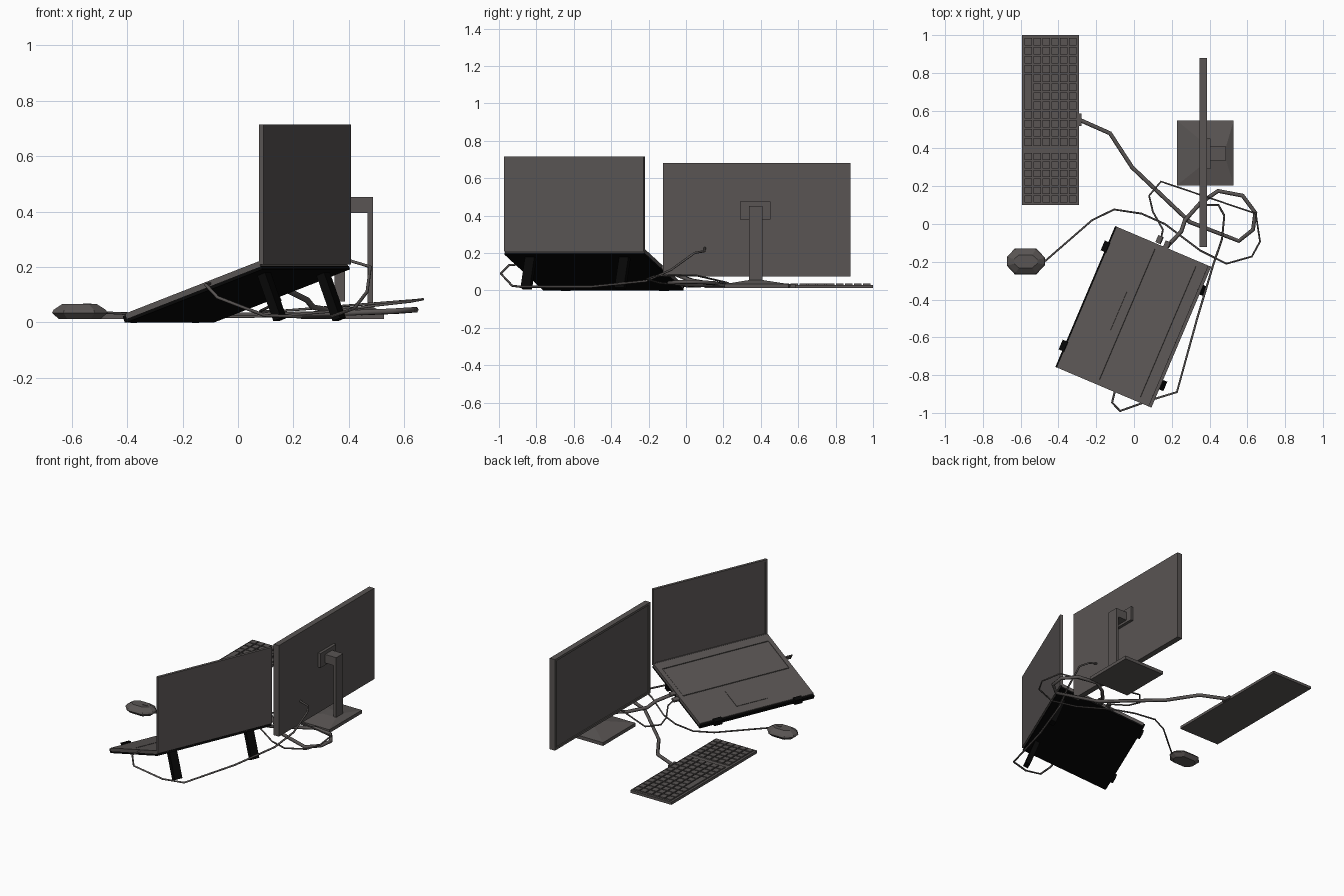
import bpy, bmesh, math
from mathutils import Matrix, Vector

cube = bpy.data.objects.get("Cube")
if cube:
    bpy.data.objects.remove(cube, do_unlink=True)


def material(name, color):
    m = bpy.data.materials.new(name)
    m.use_nodes = True
    m.diffuse_color = (*color, 1)
    m.node_tree.nodes["Principled BSDF"].inputs["Base Color"].default_value = (*color, 1)
    return m


GREY = material("warm_grey", (0.1, 0.09, 0.087))
BLACK = material("black", (0.002, 0.002, 0.002))


def finish(name, bm, mat, frame=Matrix()):
    bmesh.ops.recalc_face_normals(bm, faces=bm.faces)
    me = bpy.data.meshes.new(name)
    bm.to_mesh(me)
    bm.free()
    me.materials.append(mat)
    ob = bpy.data.objects.new(name, me)
    ob.matrix_world = frame
    bpy.context.collection.objects.link(ob)
    return ob


def add_box(bm, lo, hi):
    lo, hi = Vector(lo), Vector(hi)
    m = Matrix.Translation((lo + hi) / 2) @ Matrix.Diagonal((*(hi - lo), 1))
    bmesh.ops.create_cube(bm, size=1, matrix=m)


def box(name, lo, hi, mat=GREY, frame=Matrix()):
    bm = bmesh.new()
    add_box(bm, lo, hi)
    return finish(name, bm, mat, frame)


def screen_panel(name, lo, hi, facing, bezel, frame=Matrix()):
    """Box with a recessed display on the side that looks along facing."""
    bm = bmesh.new()
    add_box(bm, lo, hi)
    bm.normal_update()
    face = max(bm.faces, key=lambda f: f.normal.dot(Vector(facing)))
    bmesh.ops.inset_region(bm, faces=[face], thickness=bezel, use_even_offset=True)
    bmesh.ops.inset_region(bm, faces=[face], thickness=0.001, depth=-0.006)
    return finish(name, bm, GREY, frame)


def loft(name, rings, mat=GREY):
    """Closed solid through rings with equal point counts."""
    bm = bmesh.new()
    loops = [[bm.verts.new(p) for p in ring] for ring in rings]
    for a, b in zip(loops, loops[1:]):
        for i in range(len(a)):
            j = (i + 1) % len(a)
            bm.faces.new((a[i], a[j], b[j], b[i]))
    bm.faces.new(loops[0])
    bm.faces.new(loops[-1])
    return finish(name, bm, mat)


def rect(x0, x1, y0, y1, z):
    return [(x0, y0, z), (x1, y0, z), (x1, y1, z), (x0, y1, z)]


def cable(name, radius, points):
    cu = bpy.data.curves.new(name, "CURVE")
    cu.dimensions = "3D"
    cu.bevel_depth = radius
    cu.bevel_resolution = 1
    cu.use_fill_caps = True
    sp = cu.splines.new("POLY")
    sp.points.add(len(points) - 1)
    for p, co in zip(sp.points, points):
        p.co = (*co, 1)
    cu.materials.append(GREY)
    ob = bpy.data.objects.new(name, cu)
    bpy.context.collection.objects.link(ob)
    bpy.ops.object.select_all(action="DESELECT")
    ob.select_set(True)
    bpy.context.view_layer.objects.active = ob
    bpy.ops.object.convert(target="MESH")


# Monitor with its stand
screen_panel("monitor", (0.348, -0.122, 0.075), (0.386, 0.88, 0.68), (-1, 0, 0), 0.015)
box("monitor_mount", (0.385, 0.29, 0.38), (0.405, 0.452, 0.475))
box("monitor_arm", (0.4, 0.336, 0.395), (0.47, 0.41, 0.452))
box("monitor_column", (0.468, 0.336, 0.04), (0.487, 0.41, 0.452))
loft("monitor_base", [rect(0.227, 0.528, 0.205, 0.548, 0.012),
                      rect(0.227, 0.528, 0.205, 0.548, 0.034),
                      rect(0.39, 0.488, 0.335, 0.412, 0.055)])

# Keyboard
box("keyboard_base", (-0.593, 0.1, 0.012), (-0.291, 1.0, 0.03))
bm = bmesh.new()
ROWS, PITCH, GAP = 6, 0.047, 0.004


def key(row, y0, y1):
    x = -0.583 + row * PITCH
    add_box(bm, (x + GAP, y0 + GAP, 0.029), (x + PITCH - GAP, y1 - GAP, 0.038))


for row in range(ROWS):
    for start, end, count in ((0.41, 0.99, 12), (0.11, 0.38, 6)):
        step = (end - start) / count
        for c in range(count):
            if row == 0 and count == 12 and 4 <= c < 8:
                continue
            key(row, start + c * step, start + (c + 1) * step)
key(0, 0.603, 0.797)
finish("keyboard_keys", bm, GREY)
box("keyboard_plug", (-0.293, 0.52, 0.014), (-0.278, 0.585, 0.034))


# Mouse
def mouse_ring(scale_x, scale_y, z):
    outline = ((1, 0.28), (0.55, 1), (-0.55, 1), (-0.95, 0.35))
    pts = list(outline) + [(x, -y) for x, y in reversed(outline)]
    return [(-0.574 + 0.103 * scale_x * x, -0.198 + 0.069 * scale_y * y, z) for x, y in pts]


loft("mouse", [mouse_ring(0.75, 0.7, 0.012), mouse_ring(1, 1, 0.034),
               mouse_ring(0.94, 0.88, 0.045), mouse_ring(0.62, 0.5, 0.066)])
box("mouse_wheel", (-0.56, -0.204, 0.06), (-0.53, -0.192, 0.068))

# Laptop on its sloped riser; yaw is upright, deck is tilted
W = 0.405
yaw = Matrix.Translation((-0.243, -0.39, 0)) @ Matrix.Rotation(math.radians(-113), 4, "Z")
deck = yaw @ Matrix.Rotation(math.radians(19.8), 4, "X")
box("riser_plate", (-W, 0, 0), (W, 0.565, 0.012), BLACK, deck)
box("riser_lip", (-W, -0.008, 0.002), (W, 0.004, 0.026), BLACK, deck)
for side, label in ((-1, "left"), (1, "right")):
    x = side * 0.285
    box(f"riser_hook_{label}", (x - 0.028, -0.024, 0.006), (x + 0.028, 0.006, 0.042), BLACK, deck)
    # splayed leg
    foot, top = Vector((side * 0.273, 0.545, 0.01)), Vector((side * 0.273, 0.48, 0.18))
    lean = math.atan2(foot.y - top.y, top.z - foot.z)
    leg = yaw @ Matrix.Translation(foot) @ Matrix.Rotation(lean, 4, "X")
    box(f"riser_leg_{label}", (-0.027, -0.016, 0), (0.027, 0.016, 0.185), BLACK, leg)

box("laptop_body", (-W, 0.004, 0.012), (W, 0.562, 0.026), GREY, deck)
box("laptop_palm_rest", (-W, 0.004, 0.026), (W, 0.25, 0.032), GREY, deck)
box("laptop_keyboard", (-W + 0.03, 0.256, 0.026), (W - 0.03, 0.5, 0.031), GREY, deck)
box("laptop_hinge_strip", (-W, 0.506, 0.026), (W, 0.562, 0.032), GREY, deck)
for side, label in ((-1, "left"), (1, "right")):
    xs = sorted((side * W, side * (W - 0.028)))
    box(f"laptop_edge_{label}", (xs[0], 0.25, 0.026), (xs[1], 0.506, 0.032), GREY, deck)
box("laptop_touchpad", (-0.11, 0.06, 0.031), (0.11, 0.2, 0.035), GREY, deck)
screen_panel("laptop_lid", (-W, 0.518, 0.208), (W, 0.536, 0.715), (0, -1, 0), 0.014, yaw)

# Cables
cable("keyboard_cable", 0.011, [
    (-0.285, 0.55, 0.025), (-0.127, 0.48, 0.025), (-0.01, 0.3, 0.025), (0.296, 0.01, 0.03),
    (0.555, -0.09, 0.04), (0.63, -0.03, 0.045), (0.642, 0.06, 0.045), (0.575, 0.15, 0.04),
    (0.445, 0.175, 0.035), (0.35, 0.11, 0.04), (0.27, 0.02, 0.055), (0.25, -0.04, 0.08),
    (0.17, -0.125, 0.12)])
cable("mouse_cable", 0.005, [
    (-0.475, -0.2, 0.035), (-0.222, 0.02, 0.02), (-0.106, 0.077, 0.02), (0.04, 0.055, 0.02),
    (0.164, 0, 0.025), (0.35, -0.14, 0.04), (0.49, -0.21, 0.06), (0.624, -0.172, 0.075),
    (0.667, -0.093, 0.083), (0.645, 0.055, 0.08), (0.143, 0.225, 0.04), (0.08, 0.15, 0.04),
    (0.1, 0.065, 0.05), (0.153, -0.03, 0.08), (0.138, -0.1, 0.11)])
cable("monitor_cable", 0.006, [
    (0.385, 0.1, 0.228), (0.447, 0.1, 0.21), (0.478, 0.045, 0.2), (0.466, -0.08, 0.11),
    (0.42, -0.214, 0.05), (0.333, -0.505, 0.02), (0.227, -0.89, 0.02), (0.095, -0.93, 0.025),
    (-0.074, -0.99, 0.09), (-0.116, -0.945, 0.135), (-0.1, -0.88, 0.14)])
for name, x in (("keyboard_cable_plug", -0.4), ("mouse_cable_plug", -0.41)):
    y = 0.3 if name.startswith("keyboard") else 0.25
    box(name, (x - 0.04, y - 0.014, 0.014), (x, y + 0.014, 0.028), GREY, deck)
